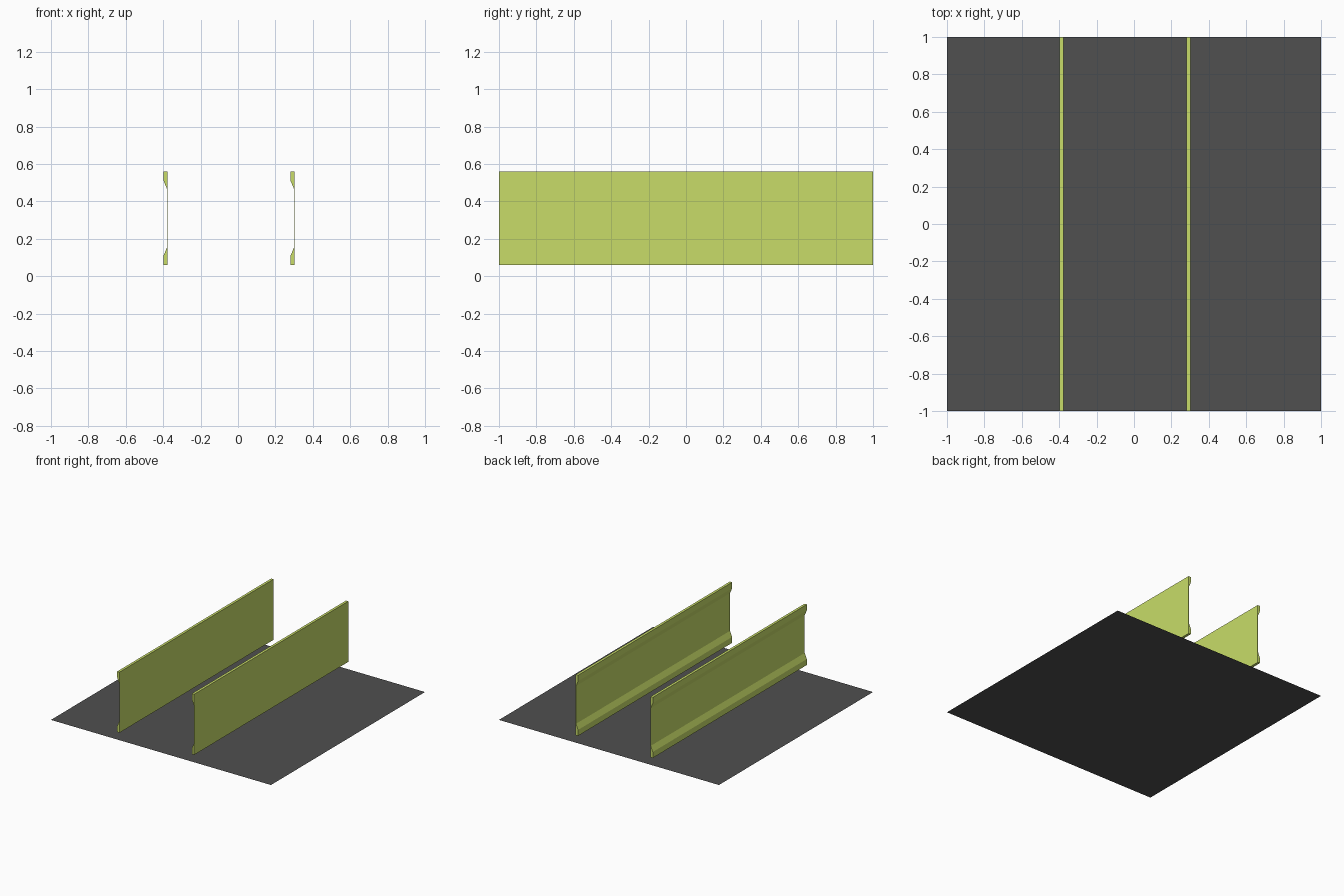
import bpy, bmesh

if "Cube" in bpy.data.objects:
    bpy.data.objects.remove(bpy.data.objects["Cube"])


def material(name, color):
    m = bpy.data.materials.new(name)
    m.diffuse_color = (*color, 1)
    m.use_nodes = True
    m.node_tree.nodes["Principled BSDF"].inputs["Base Color"].default_value = m.diffuse_color
    return m


def finish(name, bm, mat):
    mesh = bpy.data.meshes.new(name)
    bm.to_mesh(mesh)
    bm.free()
    mesh.materials.append(mat)
    obj = bpy.data.objects.new(name, mesh)
    bpy.context.collection.objects.link(obj)
    return obj


road_mat = material("asphalt", (0.08, 0.08, 0.08))
rail_mat = material("rail_paint", (0.58, 0.72, 0.14))

# Flat ground panel
bm = bmesh.new()
bmesh.ops.create_grid(bm, x_segments=1, y_segments=1, size=1)
finish("road_panel", bm, road_mat)

# Guard rail section (x, z): flat on the +x side, thick lips on the -x side
half = [(-0.002, 0.155), (-0.021, 0.11), (-0.021, 0.061)]
lower = half + [(0, 0.061)]
upper = [(x, 0.62 - z) for x, z in reversed(lower)]
section = lower + upper


def rail(name, x0):
    bm = bmesh.new()
    face = bm.faces.new([bm.verts.new((x0 + x, -1, z)) for x, z in section])
    out = bmesh.ops.extrude_face_region(bm, geom=[face], use_keep_orig=True)
    moved = [v for v in out["geom"] if isinstance(v, bmesh.types.BMVert)]
    bmesh.ops.translate(bm, verts=moved, vec=(0, 2, 0))
    bmesh.ops.recalc_face_normals(bm, faces=bm.faces)
    return finish(name, bm, rail_mat)


# Two identical rails running front to back
rail("left_rail", -0.377)
rail("right_rail", 0.302)
